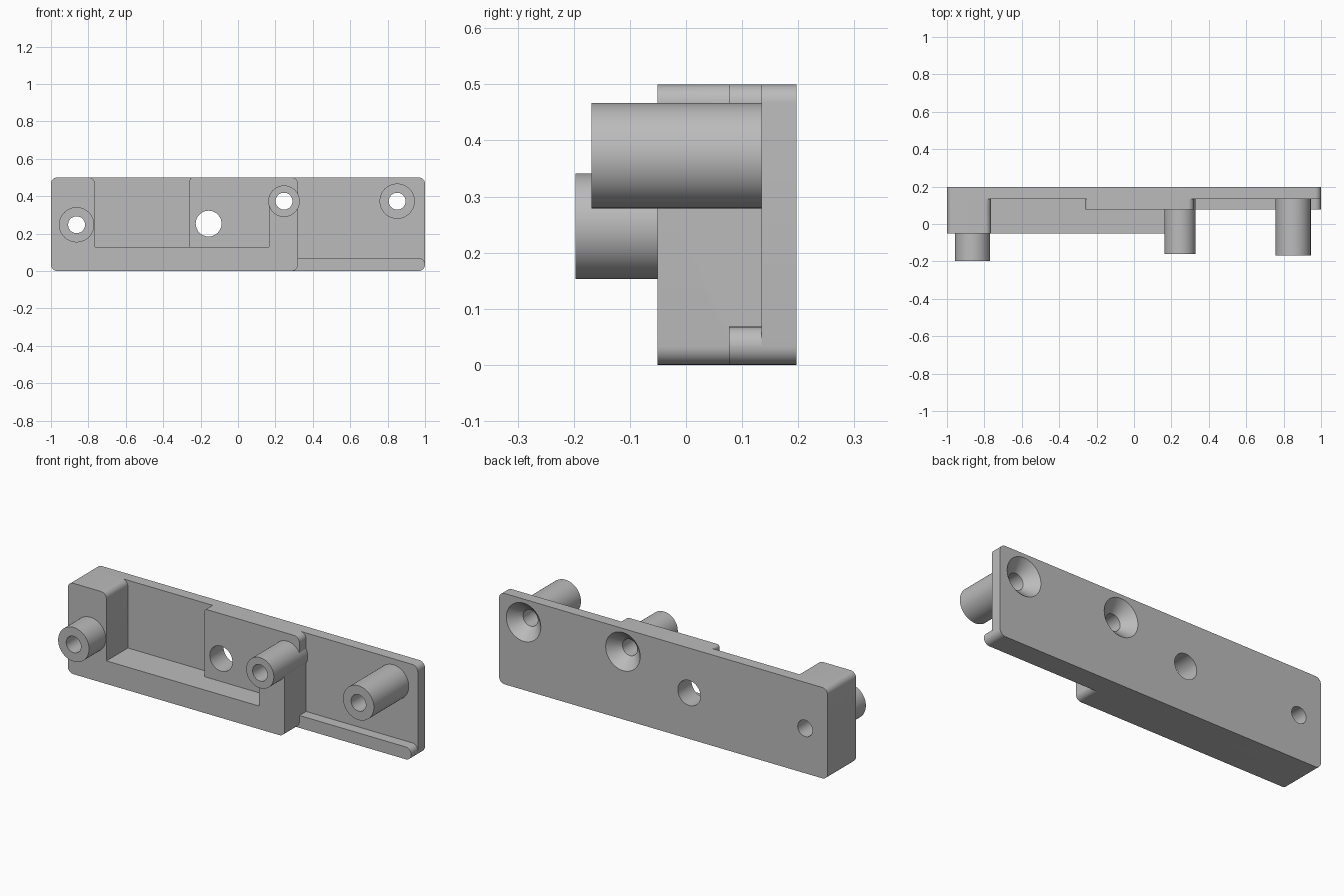
import bpy, bmesh, math
from mathutils import Matrix, Vector

cube = bpy.data.objects.get("Cube")
if cube:
    bpy.data.objects.remove(cube, do_unlink=True)

grey = bpy.data.materials.new("plain grey")
grey.use_nodes = True
GREY = (0.5, 0.5, 0.5, 1)
grey.diffuse_color = GREY
grey.node_tree.nodes["Principled BSDF"].inputs["Base Color"].default_value = GREY

R = 0.033  # standard corner radius


def finish(name, bm):
    bmesh.ops.recalc_face_normals(bm, faces=bm.faces)
    mesh = bpy.data.meshes.new(name)
    bm.to_mesh(mesh)
    bm.free()
    mesh.materials.append(grey)
    obj = bpy.data.objects.new(name, mesh)
    bpy.context.collection.objects.link(obj)
    return obj


def rounded(corners, steps=8):
    """Round each right-angled (x, z, radius) corner of an outline."""
    pts = []
    for i, (x, z, r) in enumerate(corners):
        p = Vector((x, z))
        if not r:
            pts.append(p)
            continue
        a = (Vector(corners[i - 1][:2]) - p).normalized() * r
        b = (Vector(corners[(i + 1) % len(corners)][:2]) - p).normalized() * r
        for k in range(steps + 1):
            t = math.pi / 2 * k / steps
            pts.append(p + a * (1 - math.sin(t)) + b * (1 - math.cos(t)))
    return pts


def prism(name, corners, front, back):
    bm = bmesh.new()
    face = bm.faces.new([bm.verts.new((p.x, front, p.y)) for p in rounded(corners)])
    ext = bmesh.ops.extrude_face_region(bm, geom=[face])["geom"]
    verts = [v for v in ext if isinstance(v, bmesh.types.BMVert)]
    bmesh.ops.translate(bm, verts=verts, vec=(0, back - front, 0))
    return finish(name, bm)


def rod(name, x, z, front, back, r_front, r_back=None):
    bm = bmesh.new()
    place = Matrix.Translation((x, (front + back) / 2, z)) @ Matrix.Rotation(-math.pi / 2, 4, 'X')
    bmesh.ops.create_cone(bm, cap_ends=True, segments=64, radius1=r_front,
                          radius2=r_back or r_front, depth=back - front, matrix=place)
    return finish(name, bm)


def combine(body, tool, operation):
    tool.hide_render = True
    mod = body.modifiers.new(operation.lower(), 'BOOLEAN')
    mod.operation, mod.solver, mod.object = operation, 'EXACT', tool
    bpy.context.view_layer.objects.active = body
    bpy.ops.object.modifier_apply(modifier=mod.name)
    bpy.data.objects.remove(tool, do_unlink=True)


BACK, PLATE, STEP, FRONT = 0.197, 0.135, 0.077, -0.051

# Back plate
body = prism("mounting_bracket", [(-1, 0, R), (1, 0, R), (1, 0.5, R), (-1, 0.5, R)], PLATE, BACK)

# Middle layer: end block, raised pad and lower lip
layer = prism("pad_and_lip", [
    (-1, 0, R), (1, 0, R), (1, 0.068, R), (0.32, 0.068, 0), (0.32, 0.5, R),
    (-0.258, 0.5, 0.015), (-0.258, 0.127, 0), (-0.765, 0.127, 0),
    (-0.765, 0.5, R), (-1, 0.5, R)], STEP, PLATE)
combine(body, layer, 'UNION')

# Front layer: end block, bottom rail and post under the middle boss
layer = prism("rail_and_post", [
    (-1, 0, R), (0.32, 0, R), (0.32, 0.373, 0), (0.165, 0.373, 0),
    (0.165, 0.127, 0), (-0.765, 0.127, 0), (-0.765, 0.5, R), (-1, 0.5, R)], FRONT, STEP)
combine(body, layer, 'UNION')

# Screw bosses: x, z, radius, front end, root
bosses = [(-0.863, 0.247, 0.094, -BACK, 0),
          (0.246, 0.373, 0.084, -0.16, 0.16),
          (0.851, 0.373, 0.094, -0.168, 0.16)]
for x, z, r, front, root in bosses:
    combine(body, rod("boss", x, z, front, root, r), 'UNION')

# Screw holes, with countersinks behind the two long bosses
for x, z, *_ in bosses:
    combine(body, rod("screw_hole", x, z, -0.3, 0.3, 0.045), 'DIFFERENCE')
    if x > 0:
        combine(body, rod("countersink", x, z, 0.137, 0.207, 0.045, 0.115), 'DIFFERENCE')

# Plain hole through the pad
combine(body, rod("pad_hole", -0.157, 0.253, -0.3, 0.3, 0.069), 'DIFFERENCE')

# Smooth curves, sharp edges
bpy.ops.object.select_all(action='DESELECT')
body.select_set(True)
bpy.context.view_layer.objects.active = body
bpy.ops.object.shade_smooth_by_angle(angle=math.radians(30))
